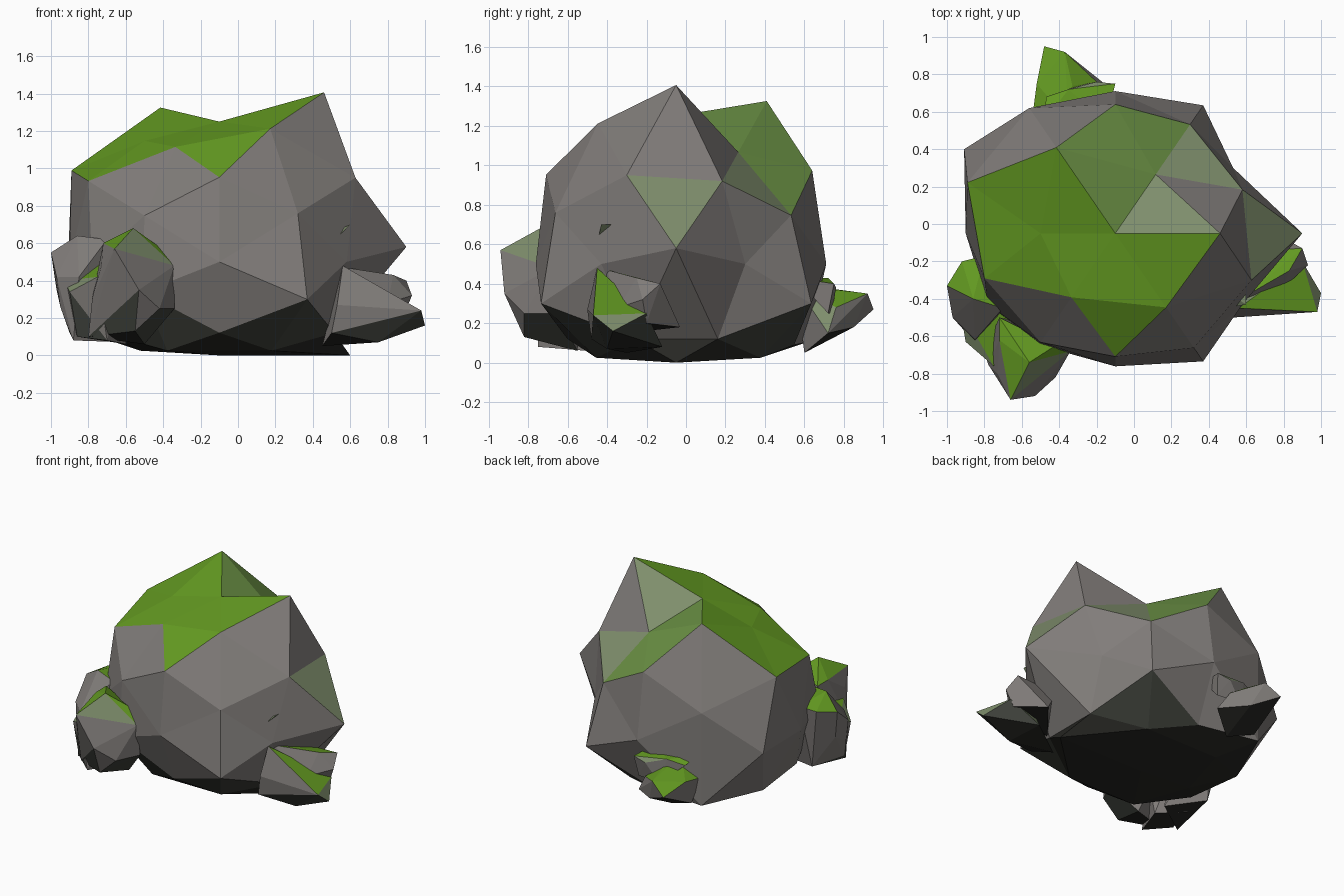
import bpy, bmesh
from mathutils import Vector

if "Cube" in bpy.data.objects:
    bpy.data.objects.remove(bpy.data.objects["Cube"])


def material(name, colour):
    m = bpy.data.materials.new(name)
    m.diffuse_color = (*colour, 1)
    m.use_nodes = True
    m.node_tree.nodes["Principled BSDF"].inputs["Base Color"].default_value = m.diffuse_color
    return m


MATS = [material("grey rock", (.22, .205, .195)),
        material("bright moss", (.13, .335, .016)),
        material("dull moss", (.15, .29, .06)),
        material("sage lichen", (.21, .27, .15)),
        material("damp dark rock", (.052, .056, .046)),
        material("black underside", (.02, .02, .017))]
ROCK, MOSS, DULL, SAGE, DAMP, UNDER = range(6)


def finish(name, bm):
    bmesh.ops.recalc_face_normals(bm, faces=bm.faces)
    me = bpy.data.meshes.new(name)
    bm.to_mesh(me)
    bm.free()
    for m in MATS:
        me.materials.append(m)
    ob = bpy.data.objects.new(name, me)
    bpy.context.collection.objects.link(ob)
    return ob


# Boulder: a subdivided icosahedron lying on an edge, each corner pushed
# out to its own radius. Radii are listed for (x, y) signs ++, +-, -+, --.
FAMILIES = {
    (0, 0, 1): [.75], (0, 0, -1): [.58],
    (0, 1, 0): [.845, .79], (1, 0, 0): [1.0, .8],
    (.526, 0, .851): [1.065, .76], (.526, 0, -.851): [1.33, .8],
    (0, .851, .526): [.9, .86], (0, .851, -.526): [.78, .72],
    (.851, .526, 0): [.74, .8, .95, .8],
    (.309, .5, .809): [.7, .88, 1.02, .76],
    (.309, .5, -.809): [.95, .9, .95, .9],
    (.5, .809, .309): [.8, .84, .92, .8],
    (.5, .809, -.309): [.94, .94, .92, .82],
    (.809, .309, .5): [.84, .9, .977, .865],
    (.809, .309, -.5): [.76, .76, .8, .76],
}
CENTRE = Vector((-.1, -.05, .5))


def boulder():
    bm = bmesh.new()
    dirs = []
    for (x, y, z), radii in FAMILIES.items():
        signs = [(sx, sy) for sx in ((1, -1) if x else (1,))
                 for sy in ((1, -1) if y else (1,))]
        for (sx, sy), r in zip(signs, radii):
            d = Vector((sx * x, sy * y, z))
            v = bm.verts.new(d)
            dirs.append((v, d, r))
    bmesh.ops.convex_hull(bm, input=bm.verts)
    for v, d, r in dirs:
        v.co = CENTRE + Vector((d.x * r, d.y * r * .9, d.z * r))
        if d.x > .9:                       # jutting side corner
            v.co.z += .08
        if abs(d.z + .309) < .01:          # lower shoulder, sagging at back left
            v.co.z += -.11 if d.x < 0 < d.y else .09
        v.co.z = max(v.co.z, .0 if d.z < -.99 or d.x > .5 else .025)
    bm.normal_update()
    # Moss lies on the crown, fading to dull and sage towards the back right;
    # the foot is damp and dark
    for f in bm.faces:
        c, n = f.calc_center_median(), f.normal
        if (n.z > .5 and c.z > .9 and not (c.x < -.3 and c.y > .48)
                and not (c.x < -.2 and c.y < -.4)):
            f.material_index = MOSS
        if c.z > .8 and c.y > .15 and -.25 < c.x:
            f.material_index = DULL
        if c.x > .3 and c.z > .9:          # bare right peak
            f.material_index = ROCK
        if c.x > .25 and c.y > .25 and c.z > .85:
            f.material_index = SAGE
        if -.05 < c.x < .25 and -.05 < c.y < .1 and c.z > 1:
            f.material_index = SAGE
        if c.x > .6 and c.z > .7 and abs(c.y + .05) < .08:
            f.material_index = SAGE
        if c.z < .2:
            f.material_index = (UNDER if n.z < -.8 or (c.x > .3 and c.z < .12)
                                else DAMP)
    return finish("boulder", bm)


boulder()


# Small side stones: faceted hulls with moss on upward faces, dark below
def stone(name, points, moss=.72, sage=.58):
    bm = bmesh.new()
    for p in points:
        bm.verts.new(p)
    out = bmesh.ops.convex_hull(bm, input=bm.verts)
    loose = {g for g in out["geom_interior"] + out["geom_unused"]
             if isinstance(g, bmesh.types.BMVert)}
    bmesh.ops.delete(bm, geom=list(loose), context='VERTS')
    bmesh.ops.recalc_face_normals(bm, faces=bm.faces)
    bm.normal_update()
    for f in bm.faces:
        nz, cz = f.normal.z, f.calc_center_median().z
        f.material_index = (MOSS if nz > moss else SAGE if nz > sage else
                            UNDER if nz < -.8 else
                            DAMP if nz < -.5 or (nz < -.1 and cz < .2) else
                            ROCK)
    return finish(name, bm)


stone("front_left_stone", [
    (-.56, -.74, .68), (-.72, -.62, .60), (-.42, -.65, .58), (-.34, -.68, .48),
    (-.34, -.65, .25), (-.66, -.94, .57), (-.53, -.92, .35), (-.42, -.82, .25),
    (-.55, -.82, .13), (-.78, -.75, .30), (-.80, -.68, .10), (-.50, -.55, .06),
    (-.73, -.80, .48), (-.72, -.50, .60)], .6, .45)
stone("outer_left_stone", [
    (-1.0, -.33, .55), (-.92, -.20, .58), (-.80, -.17, .60), (-.86, -.40, .64),
    (-.70, -.45, .62), (-.97, -.35, .35), (-.95, -.50, .26), (-.90, -.55, .12),
    (-.88, -.60, .08), (-.85, -.25, .14), (-.60, -.40, .07), (-.85, -.62, .42),
    (-.97, -.50, .42)], .75, .7)
stone("left_bridge_stone", [
    (-.93, -.45, .40), (-.75, -.76, .42), (-.60, -.60, .52), (-.72, -.40, .52),
    (-.90, -.63, .34), (-.86, -.62, .10), (-.70, -.75, .08), (-.60, -.50, .06),
    (-.80, -.40, .10)], .85, .4)
stone("right_upper_stone", [
    (.57, -.40, .47), (.55, -.15, .40), (.83, -.25, .43), (.93, -.22, .32),
    (.90, -.13, .40), (.60, -.42, .30), (.80, -.34, .28), (.50, -.30, .15),
    (.72, -.03, .18), (.88, -.20, .20)], .85, .75)
stone("right_lower_stone", [
    (.56, -.45, .48), (.53, -.50, .27), (.98, -.47, .24), (1.0, -.37, .16),
    (.75, -.40, .07), (.72, -.12, .08), (.45, -.30, .05), (.50, -.48, .12),
    (.90, -.20, .25)], .6, .35)
stone("back_stone", [
    (-.48, .95, .27), (-.37, .92, .35), (-.52, .75, .32), (-.33, .74, .37),
    (-.50, .65, .12), (-.30, .85, .18), (-.20, .76, .28), (-.12, .72, .15),
    (-.30, .60, .05), (-.54, .60, .30), (-.35, .55, .40)], .75, .4)
stone("back_ledge", [
    (-.47, .68, .40), (-.10, .75, .40), (-.20, .76, .38), (-.48, .55, .43),
    (-.15, .55, .43), (-.12, .72, .25), (-.35, .72, .43), (-.30, .74, .25)],
    .75, .5)
# Tiny chip poking out of the right flank
stone("flank_chip", [(.55, -.44, .65), (.60, -.38, .70), (.60, -.43, .70),
                     (.52, -.38, .66)], 2, -2)
